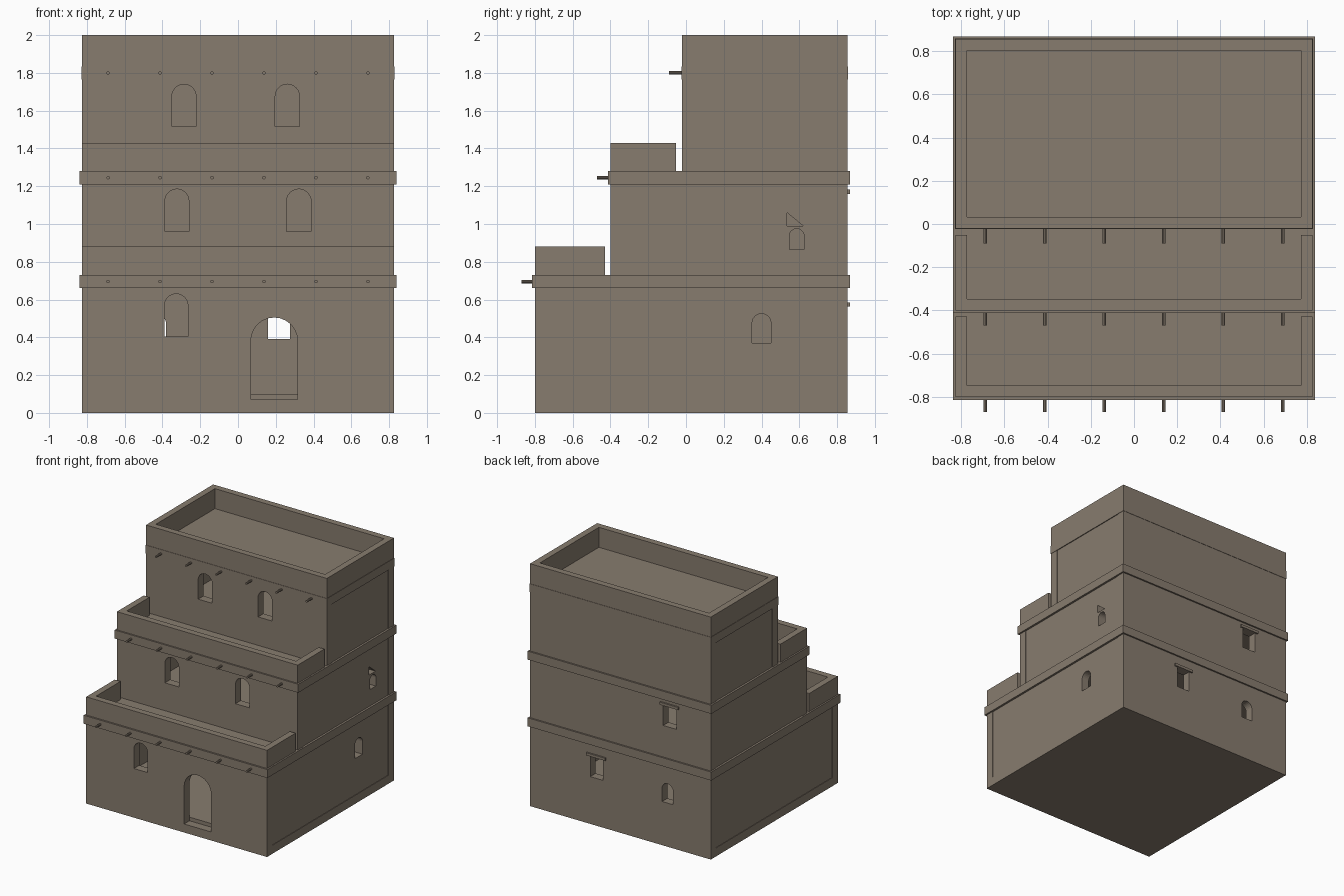
import bpy, bmesh, math
from mathutils import Matrix, Vector

cube = bpy.data.objects.get("Cube")
if cube:
    bpy.data.objects.remove(cube)

clay = bpy.data.materials.new("clay brown")
CLAY = (0.245, 0.202, 0.158, 1)
clay.diffuse_color = CLAY
clay.use_nodes = True
shader = clay.node_tree.nodes["Principled BSDF"]
shader.inputs["Base Color"].default_value = CLAY
shader.inputs["Roughness"].default_value = 0.9

HALF, BACK, WALL, INSET = 0.825, 0.855, 0.07, 0.004


def finish(name, bm):
    bmesh.ops.recalc_face_normals(bm, faces=bm.faces)
    mesh = bpy.data.meshes.new(name)
    bm.to_mesh(mesh)
    bm.free()
    mesh.materials.append(clay)
    ob = bpy.data.objects.new(name, mesh)
    bpy.context.collection.objects.link(ob)
    return ob


def box(name, x0, x1, y0, y1, z0, z1):
    bm = bmesh.new()
    bmesh.ops.create_cube(bm, size=1)
    size = Vector((x1 - x0, y1 - y0, z1 - z0))
    mid = Vector((x0 + x1, y0 + y1, z0 + z1)) / 2
    bmesh.ops.transform(bm, verts=bm.verts,
                        matrix=Matrix.Translation(mid) @ Matrix.Diagonal(size).to_4x4())
    return finish(name, bm)


def arch(a0, a1, z0, z1):
    """Outline of a round-headed opening."""
    r, mid = (a1 - a0) / 2, (a0 + a1) / 2
    head = [(mid + r * math.cos(math.pi * i / 12), z1 - r + r * math.sin(math.pi * i / 12))
            for i in range(13)]
    return [(a0, z0), (a1, z0)] + head


def rect(a0, a1, z0, z1):
    return [(a0, z0), (a1, z0), (a1, z1), (a0, z1)]


def cut(wall, outline, axis, start, end):
    """Cut a prism, running along the axis from start to end, out of a wall."""
    bm = bmesh.new()
    place = (lambda a, z: (start, a, z)) if axis == "x" else (lambda a, z: (a, start, z))
    face = bm.faces.new([bm.verts.new(place(a, z)) for a, z in outline])
    moved = bmesh.ops.extrude_face_region(bm, geom=[face])["geom"]
    step = Vector((end - start, 0, 0) if axis == "x" else (0, end - start, 0))
    bmesh.ops.translate(bm, vec=step, verts=[v for v in moved if isinstance(v, bmesh.types.BMVert)])
    cutter = finish("opening_cutter", bm)
    cutter.hide_render = True
    mod = wall.modifiers.new("opening", "BOOLEAN")
    mod.operation, mod.solver, mod.object = "DIFFERENCE", "EXACT", cutter
    bpy.context.view_layer.objects.active = wall
    bpy.ops.object.modifier_apply(modifier=mod.name)
    bpy.data.objects.remove(cutter)


def storey(name, front, z0, z1, front_holes=(), back_holes=(), side_holes=()):
    wall = box(name + "_front_wall", -HALF, HALF, front, front + WALL, z0, z1)
    for hole in front_holes:
        cut(wall, hole, "y", front - 0.1, front + 0.2)
    wall = box(name + "_back_wall", -HALF, HALF, BACK - WALL, BACK, z0, z1)
    for hole in back_holes:
        cut(wall, hole, "y", BACK - 0.2, BACK + 0.1)
    outer = HALF - INSET
    box(name + "_right_wall", -outer, WALL - HALF, front + WALL, BACK - WALL, z0, z1)
    wall = box(name + "_left_wall", HALF - WALL, outer, front + WALL, BACK - WALL, z0, z1)
    for hole in side_holes:
        cut(wall, hole, "x", HALF - 0.2, HALF + 0.1)


def parapet(name, front, back, z0, z1, closed=False):
    t = 0.053
    box(name + "_front", -HALF, HALF, front, front + t, z0, z1)
    end = back - t if closed else back
    for side, s in (("left", 1), ("right", -1)):
        x0, x1 = sorted((s * HALF, s * (HALF - t)))
        box(name + "_" + side, x0, x1, front + t, end, z0, z1)
    if closed:
        box(name + "_back", -HALF, HALF, back - t, back, z0, z1)


def beams(name, front, z):
    """Row of six round roof beam ends."""
    for i in range(6):
        bm = bmesh.new()
        bmesh.ops.create_cone(bm, cap_ends=True, segments=10, radius1=0.009,
                              radius2=0.009, depth=0.1)
        x = -0.688 + i * 0.2752
        bmesh.ops.transform(bm, verts=bm.verts, matrix=Matrix.Translation((x, front - 0.02, z))
                            @ Matrix.Rotation(math.pi / 2, 4, "X"))
        finish(f"{name}_{i + 1}", bm)


# Base and inner floor
box("base_slab", -HALF, HALF, -0.80, BACK, 0, 0.07)
box("ground_floor", WALL - HALF, HALF - WALL, -0.73, BACK - WALL, 0.07, 0.10)

# Storeys with their openings
storey("lower", -0.80, 0.07, 0.66,
       [arch(-0.39, -0.265, 0.405, 0.63), arch(0.068, 0.315, 0.05, 0.505)],
       [rect(0.158, 0.275, 0.39, 0.565), arch(-0.48, -0.38, 0.36, 0.52)],
       [arch(0.35, 0.45, 0.37, 0.525)])
storey("middle", -0.40, 0.73, 1.21,
       [arch(-0.387, -0.26, 0.96, 1.185), arch(0.257, 0.387, 0.96, 1.185)],
       [rect(-0.51, -0.39, 0.99, 1.16)],
       [arch(0.547, 0.625, 0.865, 0.975), [(0.535, 0.99), (0.62, 0.99), (0.535, 1.06)]])
storey("upper", -0.02, 1.28, 1.765,
       [arch(-0.35, -0.222, 1.515, 1.74), arch(0.197, 0.325, 1.515, 1.74)])

# Roof slabs, the lower two overhanging
box("lower_roof_band", -0.838, 0.838, -0.814, 0.868, 0.66, 0.73)
box("middle_roof_band", -0.838, 0.838, -0.412, 0.868, 1.21, 1.28)
box("upper_roof_band", -0.828, 0.828, -0.023, 0.858, 1.765, 1.835)

# Parapets
parapet("lower_parapet", -0.80, -0.428, 0.73, 0.88)
parapet("middle_parapet", -0.40, -0.052, 1.28, 1.43)
parapet("upper_parapet", -0.02, BACK, 1.835, 2.0, closed=True)

# Projecting beam ends
beams("lower_beam", -0.80, 0.695)
beams("middle_beam", -0.40, 1.245)
beams("upper_beam", -0.02, 1.80)

# Lintels over the square back windows
box("lower_lintel", 0.13, 0.305, BACK - 0.03, 0.868, 0.563, 0.585)
box("middle_lintel", -0.535, -0.365, BACK - 0.03, 0.868, 1.16, 1.182)
